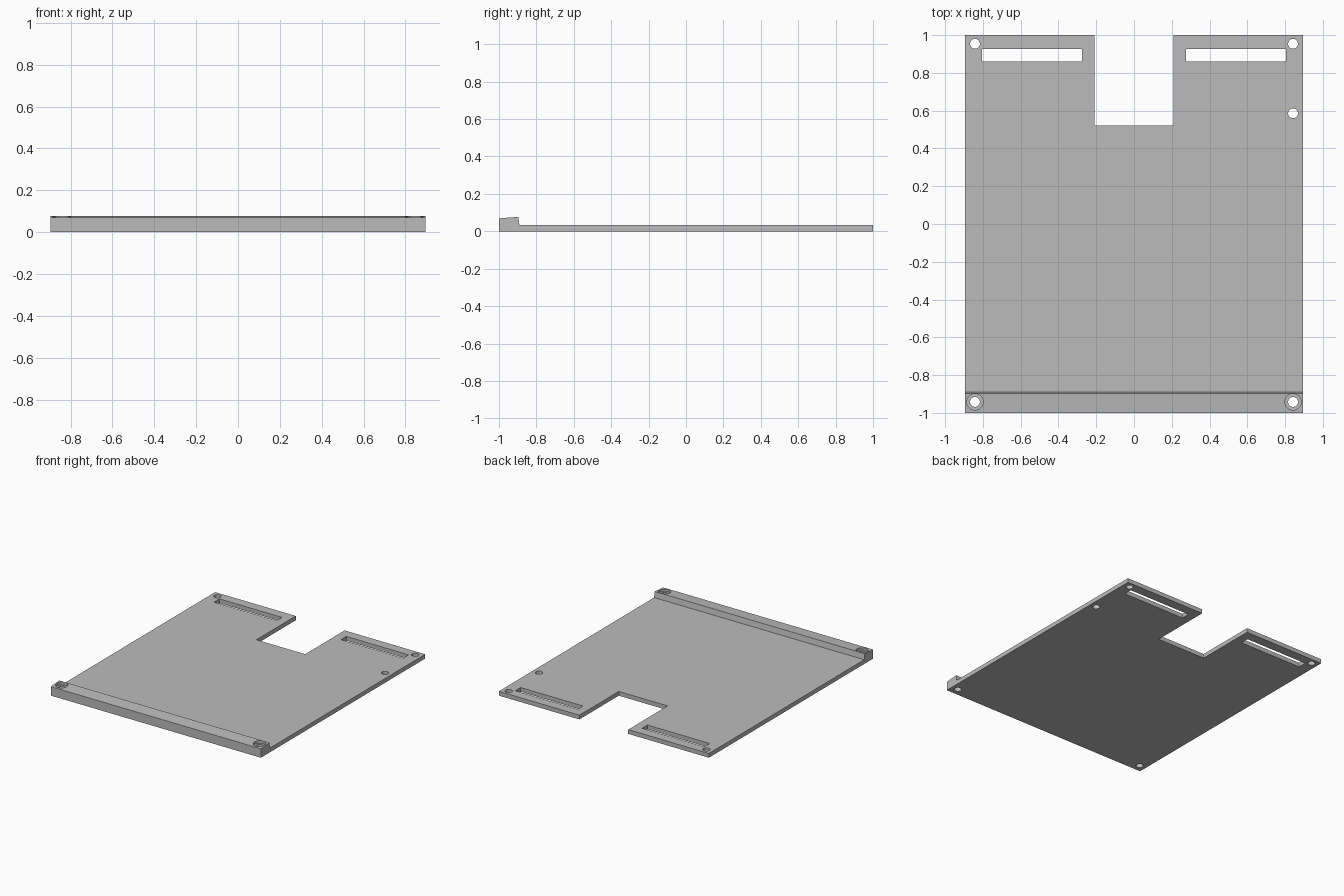
import bpy
import bmesh
from mathutils import Matrix

cube = bpy.data.objects.get("Cube")
if cube:
    bpy.data.objects.remove(cube, do_unlink=True)

HALF_W = 0.895
PLATE_H = 0.033
HOLE_R = 0.026

grey = bpy.data.materials.new("plain_grey")
grey.use_nodes = True
grey.diffuse_color = (0.5, 0.5, 0.5, 1)
grey.node_tree.nodes["Principled BSDF"].inputs["Base Color"].default_value = (0.5, 0.5, 0.5, 1)


def make_object(name, bm):
    bmesh.ops.recalc_face_normals(bm, faces=bm.faces)
    mesh = bpy.data.meshes.new(name)
    bm.to_mesh(mesh)
    bm.free()
    mesh.materials.append(grey)
    obj = bpy.data.objects.new(name, mesh)
    bpy.context.collection.objects.link(obj)
    return obj


def cut(target, bm):
    """Subtract a solid from the target, then discard the cutter."""
    cutter = make_object("cutter", bm)
    cutter.hide_render = True
    mod = target.modifiers.new("cut", 'BOOLEAN')
    mod.operation = 'DIFFERENCE'
    mod.solver = 'EXACT'
    mod.object = cutter
    bpy.context.view_layer.objects.active = target
    bpy.ops.object.modifier_apply(modifier=mod.name)
    bpy.data.objects.remove(cutter, do_unlink=True)


def cut_box(target, x0, x1, y0, y1):
    bm = bmesh.new()
    place = Matrix.Translation(((x0 + x1) / 2, (y0 + y1) / 2, 0))
    bmesh.ops.create_cube(bm, size=1, matrix=place @ Matrix.Diagonal((x1 - x0, y1 - y0, 1, 1)))
    cut(target, bm)


def cut_hole(target, x, y, radius, floor=-0.2):
    bm = bmesh.new()
    bmesh.ops.create_cone(bm, cap_ends=True, segments=40, radius1=radius, radius2=radius,
                          depth=0.5, matrix=Matrix.Translation((x, y, floor + 0.25)))
    cut(target, bm)


# Plate with raised sloping front lip, extruded across the width
profile = [(-1, 0), (1, 0), (1, PLATE_H), (-0.89, PLATE_H), (-0.897, 0.077), (-1, 0.069)]
bm = bmesh.new()
face = bm.faces.new([bm.verts.new((-HALF_W, y, z)) for y, z in profile])
extruded = bmesh.ops.extrude_face_region(bm, geom=[face])
bmesh.ops.translate(bm, vec=(2 * HALF_W, 0, 0),
                    verts=[v for v in extruded["geom"] if isinstance(v, bmesh.types.BMVert)])
plate = make_object("base_plate", bm)

# Rear notch
cut_box(plate, -0.208, 0.208, 0.521, 1.2)

# Strap slots, corner holes and counterbores on both sides
for side in (-1, 1):
    xs = sorted((side * 0.274, side * 0.806))
    cut_box(plate, xs[0], xs[1], 0.861, 0.926)
    cut_hole(plate, side * 0.842, 0.954, HOLE_R)
    cut_hole(plate, side * 0.842, -0.942, HOLE_R)
    cut_hole(plate, side * 0.842, -0.942, 0.043, floor=0.055)

# Extra hole on the left side
cut_hole(plate, 0.842, 0.586, HOLE_R)

# Smooth hole walls, sharp edges elsewhere
bpy.ops.object.select_all(action='DESELECT')
plate.select_set(True)
bpy.context.view_layer.objects.active = plate
bpy.ops.object.shade_smooth_by_angle()
